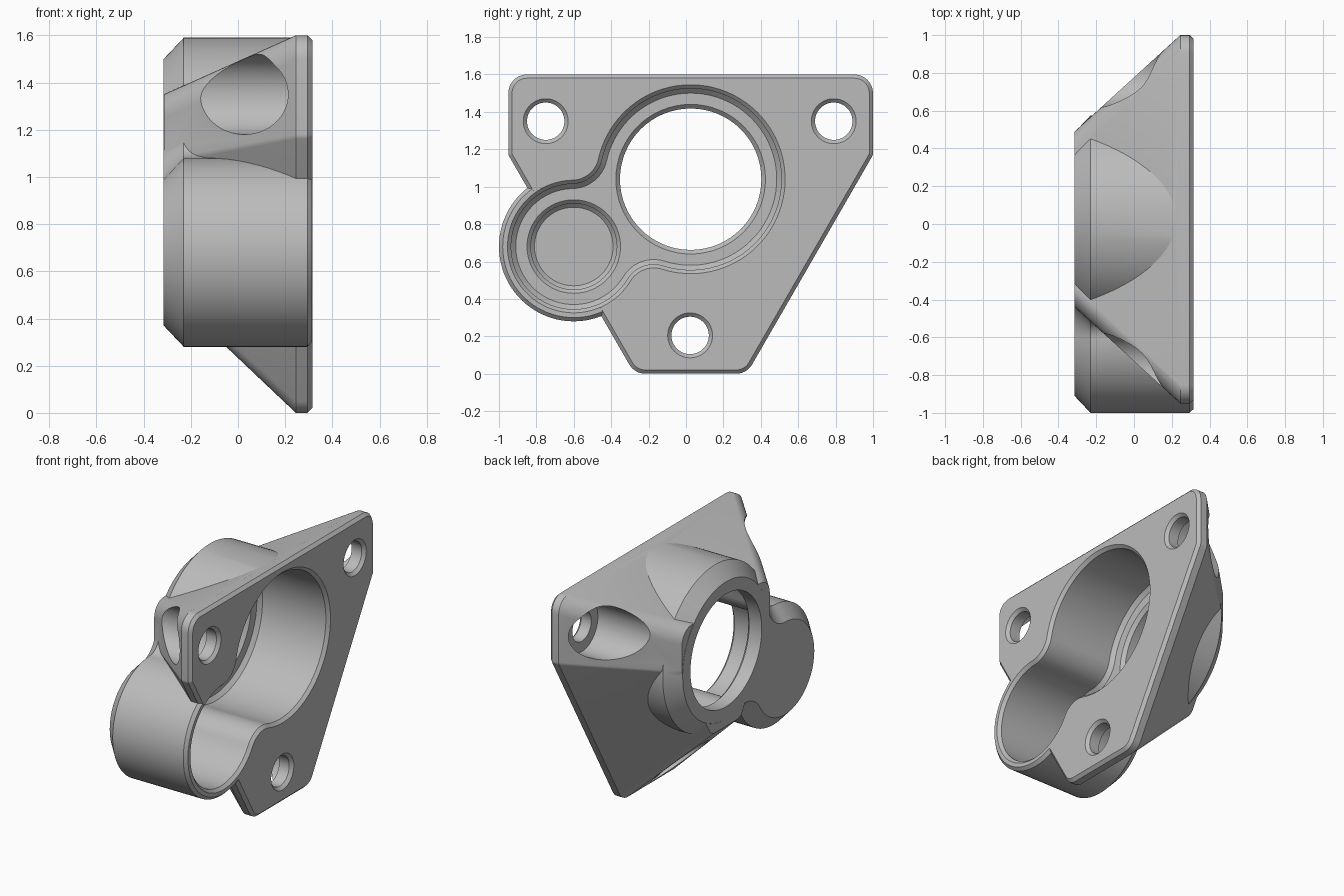
import bpy, bmesh, math
from mathutils import Vector

cube = bpy.data.objects.get("Cube")
if cube:
    bpy.data.objects.remove(cube)

grey = bpy.data.materials.new("plain grey")
grey.use_nodes = True
grey.diffuse_color = (0.5, 0.5, 0.5, 1)
grey.node_tree.nodes["Principled BSDF"].inputs["Base Color"].default_value = grey.diffuse_color

BORE = Vector((0.025, 1.04))    # main bore centre in (y, z)
LOBE = Vector((-0.6, 0.68))     # side lobe centre in (y, z)
SCREWS = [(-0.75, 1.35), (0.79, 1.35), (0.022, 0.205)]


def loft(name, sections):
    """Closed solid through (x, outline) sections with equal point counts."""
    bm = bmesh.new()
    rings = [[bm.verts.new((x, p[0], p[1])) for p in pts] for x, pts in sections]
    n = len(rings[0])
    for a, b in zip(rings, rings[1:]):
        for i in range(n):
            j = (i + 1) % n
            bm.faces.new((a[i], a[j], b[j], b[i]))
    bm.faces.new(rings[0][::-1])
    bm.faces.new(rings[-1])
    bmesh.ops.recalc_face_normals(bm, faces=bm.faces)
    mesh = bpy.data.meshes.new(name)
    bm.to_mesh(mesh)
    bm.free()
    mesh.materials.append(grey)
    obj = bpy.data.objects.new(name, mesh)
    bpy.context.collection.objects.link(obj)
    return obj


def arc(c, r, start, sweep, steps):
    return [Vector((c[0] + r * math.cos(start + sweep * i / steps),
                    c[1] + r * math.sin(start + sweep * i / steps))) for i in range(steps + 1)]


def turned(name, c, profile):
    """Round solid along x from (x, radius) pairs."""
    return loft(name, [(x, arc(c, r, 0, math.tau, 64)[:-1]) for x, r in profile])


def angle(v):
    return math.atan2(v.y, v.x)


def two_lobes(inset):
    """Big and small circle blended by two concave fillets."""
    rb, rl, f = 0.55 - inset, 0.4 - inset, 0.1 + inset
    d = BORE - LOBE
    p, q = rl + f, rb + f
    spread = math.acos((d.length_squared + p * p - q * q) / (2 * d.length * p))
    up, low = [LOBE + p * Vector((math.cos(angle(d) + s), math.sin(angle(d) + s)))
               for s in (spread, -spread)]
    pts = []
    for c, r, a, b, turn, steps in ((BORE, rb, low, up, 1, 72), (up, f, BORE, LOBE, -1, 16),
                                    (LOBE, rl, up, low, 1, 56), (low, f, LOBE, BORE, -1, 16)):
        start = angle(a - c)
        sweep = turn * ((turn * (angle(b - c) - start)) % math.tau)
        pts += arc(c, r, start, sweep, steps)[:-1]
    return pts


def rounded(poly, radii, steps=8):
    """Counter-clockwise polygon with rounded corners."""
    pts = []
    for i, corner in enumerate(poly):
        a = (poly[i - 1] - corner).normalized()
        b = (poly[(i + 1) % len(poly)] - corner).normalized()
        half = math.acos(max(-1, min(1, a.dot(b)))) / 2
        centre = corner + (a + b).normalized() * radii[i] / math.sin(half)
        sweep = math.pi - 2 * half
        pts += arc(centre, radii[i], angle(Vector((a.y, -a.x))) + math.pi, sweep, steps)
    return pts


def inset_poly(poly, d):
    out = []
    for i, c in enumerate(poly):
        a = (poly[i - 1] - c).normalized()
        b = (poly[(i + 1) % len(poly)] - c).normalized()
        half = math.acos(a.dot(b)) / 2
        out.append(c + (a + b).normalized() * d / math.sin(half))
    return out


def mirrored(half):
    """Left-right symmetric polygon about the bore, listed bottom to top."""
    right = [Vector((BORE.x + y, z)) for y, z in half]
    return right + [Vector((BORE.x - y, z)) for y, z in reversed(half)]


def combine(base, tool, operation):
    mod = base.modifiers.new(operation.lower(), "BOOLEAN")
    mod.object, mod.operation, mod.solver = tool, operation, "EXACT"
    bpy.context.view_layer.objects.active = base
    bpy.ops.object.modifier_apply(modifier=mod.name)
    bpy.data.objects.remove(tool)


# Flange plate with a tapered body behind it
wide = mirrored([(0.3, 0), (0.975, 1.17), (0.975, 1.6)])
narrow = mirrored([(0.155, 0.53), (0.465, 1.067), (0.465, 1.35)])
corner = [0.1, 0.04, 0.1, 0.1, 0.04, 0.1]
full = rounded(wide, corner)
housing = loft("housing", [
    (-0.314, rounded(narrow, [0.06, 0.04, 0.1, 0.1, 0.04, 0.06])),
    (0.245, full), (0.295, full),
    (0.315, rounded(inset_poly(wide, 0.02), [r - 0.02 for r in corner]))])

# Two-lobed shell with a chamfered rear edge
shell = loft("shell", [(-0.315, two_lobes(0.09)), (-0.23, two_lobes(0)),
                       (0.294, two_lobes(0)), (0.3145, two_lobes(0.02))])
combine(housing, shell, "UNION")

# Two-lobed cavity, open towards the flange face
cutters = [loft("cavity", [(-0.2, two_lobes(0.09)), (-0.175, two_lobes(0.065)),
                           (0.295, two_lobes(0.065)), (0.335, two_lobes(0.025))])]

# Through bore and blind seat in the cavity floor
cutters.append(turned("through_bore", BORE, [(-0.4, 0.378), (-0.222, 0.378), (-0.18, 0.42)]))
cutters.append(turned("blind_seat", LOBE, [(-0.28, 0.21), (-0.26, 0.23),
                                           (-0.22, 0.23), (-0.18, 0.27)]))

# Screw holes with rear clearance pockets
for c in SCREWS:
    cutters.append(turned("screw_hole", c, [(0.1, 0.1), (0.295, 0.1), (0.335, 0.14)]))
    cutters.append(turned("screw_pocket", c, [(-0.4, 0.17), (0.22, 0.17)]))

for tool in cutters:
    tool.hide_render = True
    combine(housing, tool, "DIFFERENCE")

bpy.ops.object.select_all(action="DESELECT")
housing.select_set(True)
bpy.context.view_layer.objects.active = housing
bpy.ops.object.shade_smooth_by_angle(angle=math.radians(25))
